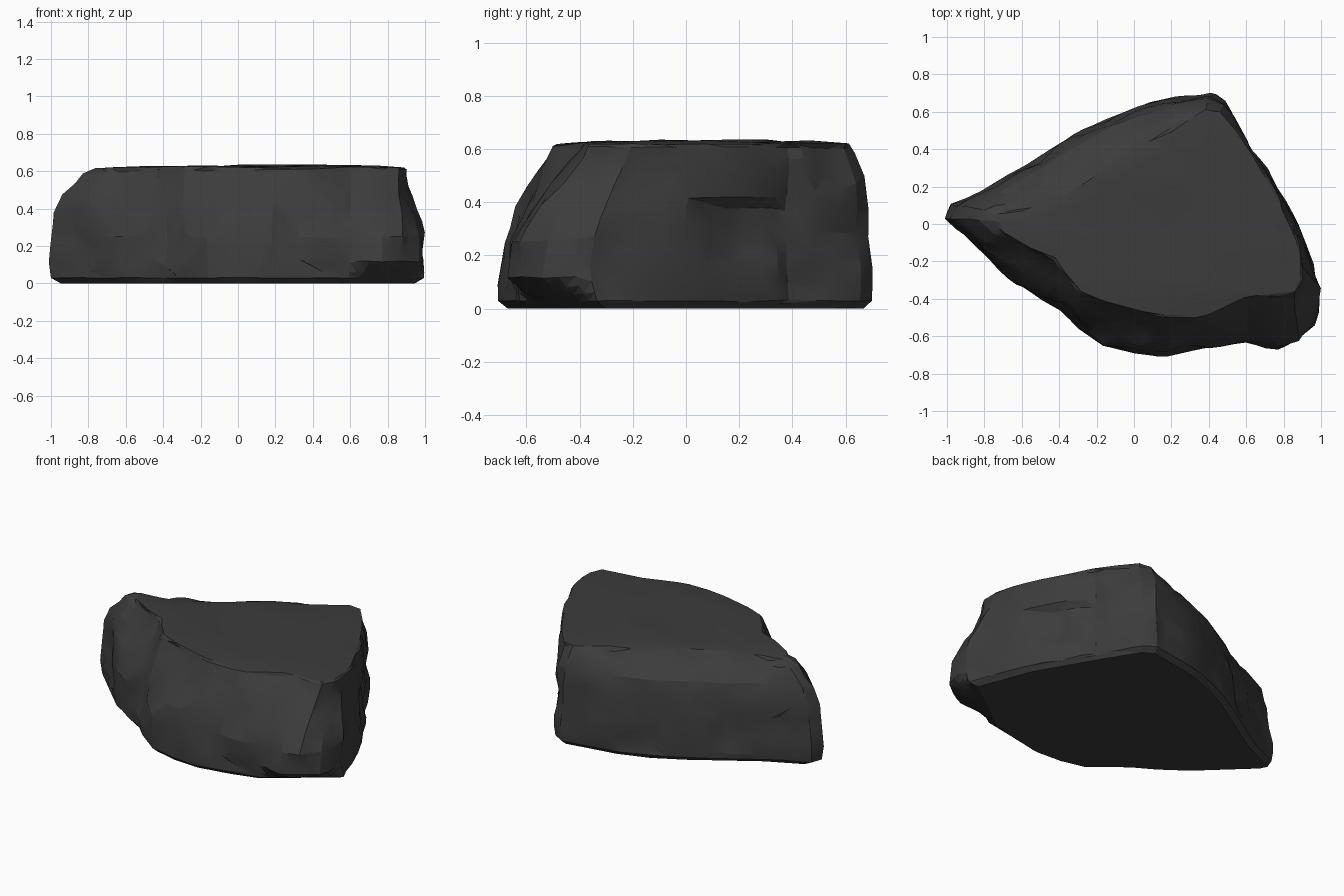
import bpy
import bmesh
import math
from mathutils import Vector, noise

cube = bpy.data.objects.get("Cube")
if cube:
    bpy.data.objects.remove(cube, do_unlink=True)

# Outline of the slab: foot x, foot y, top rim x, top rim y
OUTLINE = [
    (-1, .03, -.72, .02), (-.85, -.12, -.69, -.05), (-.67, -.28, -.55, -.13),
    (-.52, -.39, -.42, -.18), (-.39, -.46, -.36, -.27), (-.29, -.55, -.28, -.36),
    (-.16, -.65, -.14, -.42), (0, -.69, 0, -.46), (.18, -.7, .2, -.49),
    (.4, -.66, .4, -.48), (.6, -.64, .6, -.39), (.77, -.66, .72, -.37),
    (.88, -.64, .86, -.36), (.96, -.53, .89, -.29), (1.01, -.36, .89, -.2),
    (.95, -.22, .87, -.1), (.87, -.01, .82, .02), (.77, .18, .74, .18),
    (.67, .35, .65, .34), (.58, .49, .56, .48), (.48, .65, .46, .6),
    (.41, .7, .38, .61), (.22, .67, .23, .51), (.03, .63, .07, .43),
    (-.14, .57, -.08, .34), (-.33, .47, -.23, .24), (-.52, .35, -.38, .15),
    (-.74, .21, -.55, .08), (-.97, .1, -.7, .05),
]
# Side profile: height, blend from foot to rim on steep, front and back flanks
PROFILE = [(.03, 0, 0, 0), (.12, 0, 0, 0), (.25, .04, .06, .03),
           (.38, .15, .33, .1), (.49, .4, .64, .27), (.58, .75, .91, .63),
           (.62, 1, 1, 1)]
CENTRE = Vector((.2, -.02, 0))
CORNER = Vector((.588, -.809, 0))


def scaled(points, factor, z):
    """Shrink a loop of points towards the centre at a given height."""
    return [CENTRE + (p - CENTRE) * factor + Vector((0, 0, z)) for p in points]


def undercut(points, z):
    """Cut the front corner back near the ground."""
    limit = .8 + z * 1.8
    return [p - CORNER * max(0, p.dot(CORNER) - limit) for p in points]


def flank(foot):
    """Pick the side profile that suits a point of the outline."""
    if foot.y < -.2:
        return 1
    return 2 if foot.y > 0 and foot.x < .3 else 0


def bridge(bm, lower, upper):
    """Join two loops with quads."""
    n = len(lower)
    for i in range(n):
        j = (i + 1) % n
        bm.faces.new((lower[i], lower[j], upper[j], upper[i]))


def build_slab():
    bm = bmesh.new()
    feet = [Vector((a, b, 0)) for a, b, c, d in OUTLINE]
    rims = [Vector((c, d, 0)) for a, b, c, d in OUTLINE]

    # Chamfered foot, flanks, then the flat top closing in to the centre
    loops = [undercut(scaled(feet, .955, 0), 0)]
    for z, *blends in PROFILE:
        loop = [f.lerp(r, blends[flank(f)]) for f, r in zip(feet, rims)]
        loops.append(undercut(scaled(loop, 1, z), z))
    for factor in (.8, .55, .3):
        loops.append(scaled(rims, factor, .628))

    rings = [[bm.verts.new(p) for p in loop] for loop in loops]
    for lower, upper in zip(rings, rings[1:]):
        bridge(bm, lower, upper)
    bm.faces.new(rings[-1])
    base = bm.faces.new(list(reversed(rings[0])))
    bmesh.ops.subdivide_edges(
        bm, edges=[e for e in bm.edges if base not in e.link_faces],
        cuts=2, use_grid_fill=True)
    bmesh.ops.triangulate(bm, faces=bm.faces[:])
    bm.normal_update()
    return bm


def chip(bm):
    """Scoop chisel marks out of the flanks and ripple the top."""
    moves = []
    for v in bm.verts:
        p = v.co
        if p.z < .002:
            continue
        if p.z > .615:
            ripple = noise.noise(Vector((p.x * 1.2, p.y * 5 + p.x, 0)))
            moves.append((v, Vector((0, 0, ripple * .012))))
            continue
        scoop = noise.voronoi(p * 3.6)[0][0] - .5
        depth = min(scoop * .055 + noise.noise(p * 7) * .02, .012)
        # Recess deepening up to an overhanging ledge on one flank
        if p.x > .6 and .02 < p.y < .36 and .15 < p.z < .4:
            depth -= (p.z - .15) * .1
        # Narrow vertical crack beside it
        if p.x > .5 and abs(p.y - .38) < .02:
            depth -= .012
        moves.append((v, v.normal * depth * min(1, p.z / .08)))
    for v, push in moves:
        v.co += push


# Dark stone
stone = bpy.data.materials.new("dark_stone")
stone.use_nodes = True
colour = (.045, .045, .045, 1)
stone.diffuse_color = colour
shader = stone.node_tree.nodes["Principled BSDF"]
shader.inputs["Base Color"].default_value = colour
shader.inputs["Roughness"].default_value = .9

# Rock slab
bm = build_slab()
chip(bm)
mesh = bpy.data.meshes.new("rock_slab")
bm.to_mesh(mesh)
bm.free()
mesh.materials.append(stone)
rock = bpy.data.objects.new("rock_slab", mesh)
bpy.context.scene.collection.objects.link(rock)

# Reduce to broad, uneven facets
bpy.ops.object.select_all(action="DESELECT")
rock.select_set(True)
bpy.context.view_layer.objects.active = rock
facets = rock.modifiers.new("facets", "DECIMATE")
facets.ratio = .25
bpy.ops.object.modifier_apply(modifier=facets.name)
bpy.ops.object.shade_smooth_by_angle(angle=math.radians(18))
